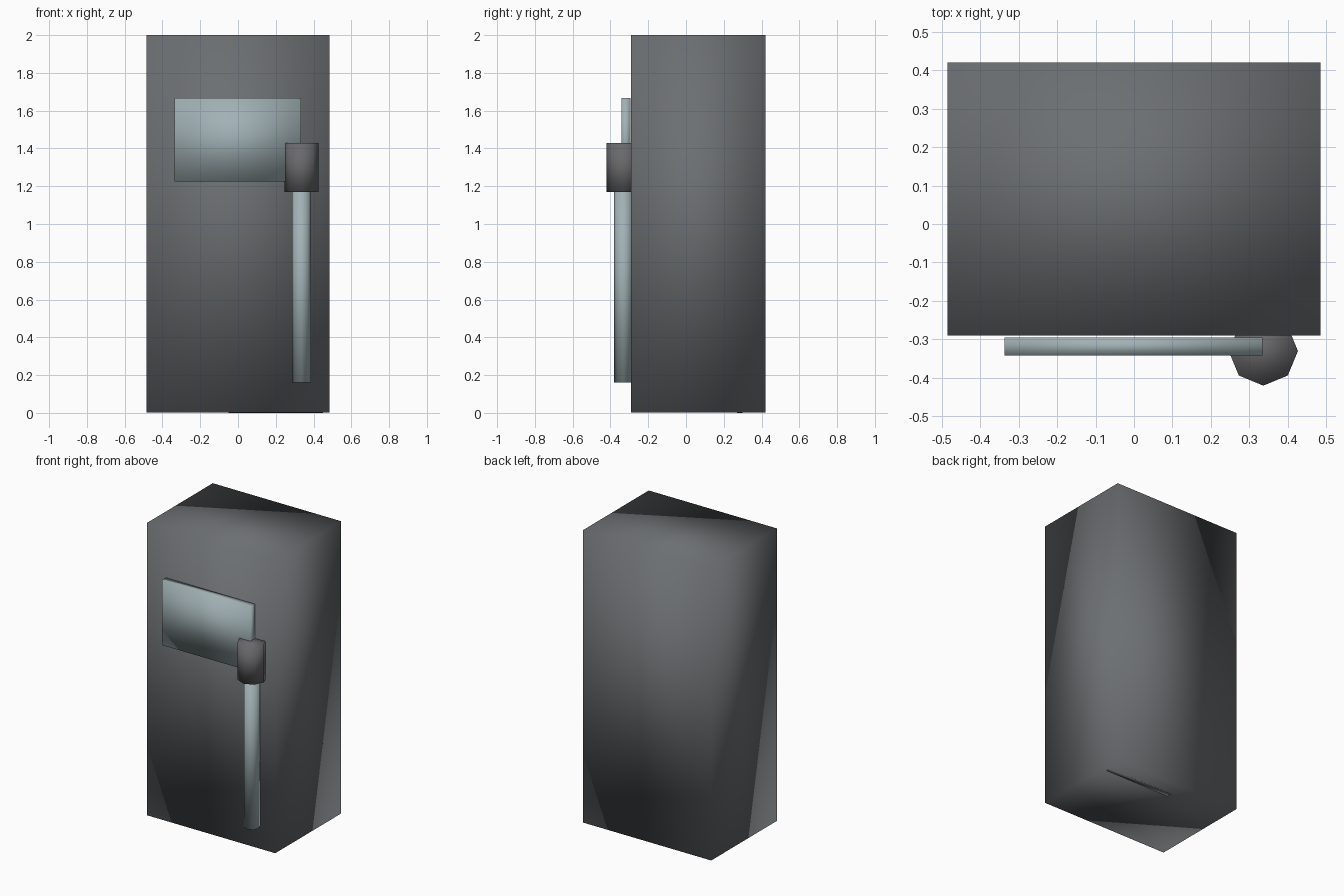
import bpy

# Remove the default cube only
default = bpy.data.objects.get("Cube")
if default:
    bpy.data.objects.remove(default, do_unlink=True)


def make_material(name, rgb):
    mat = bpy.data.materials.new(name)
    mat.use_nodes = True
    color = (*rgb, 1.0)
    mat.diffuse_color = color
    mat.node_tree.nodes["Principled BSDF"].inputs["Base Color"].default_value = color
    return mat


def finish(obj, name, mat):
    obj.name = name
    obj.data.materials.append(mat)
    # Every corner shares one soft normal, also on the boxes
    for face in obj.data.polygons:
        face.use_smooth = True
    return obj


def box(name, low, high, mat):
    bpy.ops.mesh.primitive_cube_add(size=1)
    obj = bpy.context.object
    center = [(a + b) / 2 for a, b in zip(low, high)]
    size = [b - a for a, b in zip(low, high)]
    for v in obj.data.vertices:
        v.co = [c + s * k for c, s, k in zip(center, size, v.co)]
    return finish(obj, name, mat)


def post(name, x, y, bottom, top, radius, mat):
    bpy.ops.mesh.primitive_cylinder_add(
        vertices=8, radius=radius, depth=top - bottom,
        location=(x, y, (bottom + top) / 2))
    return finish(bpy.context.object, name, mat)


dark_grey = make_material("dark grey", (0.15, 0.16, 0.167))
charcoal = make_material("charcoal", (0.14, 0.14, 0.146))
pale_steel = make_material("pale blue grey", (0.36, 0.44, 0.46))

# Tall cabinet body
box("cabinet_body", (-0.485, -0.29, 0.002), (0.485, 0.42, 2.0), dark_grey)

# Thin slot strip on the underside, near the back
box("underside_strip", (-0.05, 0.27, 0.0), (0.45, 0.3, 0.006), charcoal)

# Flat panel on the front
box("front_panel", (-0.337, -0.342, 1.225), (0.334, -0.295, 1.667), pale_steel)

# Handle: eight-sided rod hanging below a wider collar
HANDLE_X, HANDLE_Y = 0.336, -0.33
post("handle_rod", HANDLE_X, HANDLE_Y, 0.16, 1.2, 0.05, pale_steel)
post("handle_collar", HANDLE_X, HANDLE_Y, 1.17, 1.43, 0.09, charcoal)
